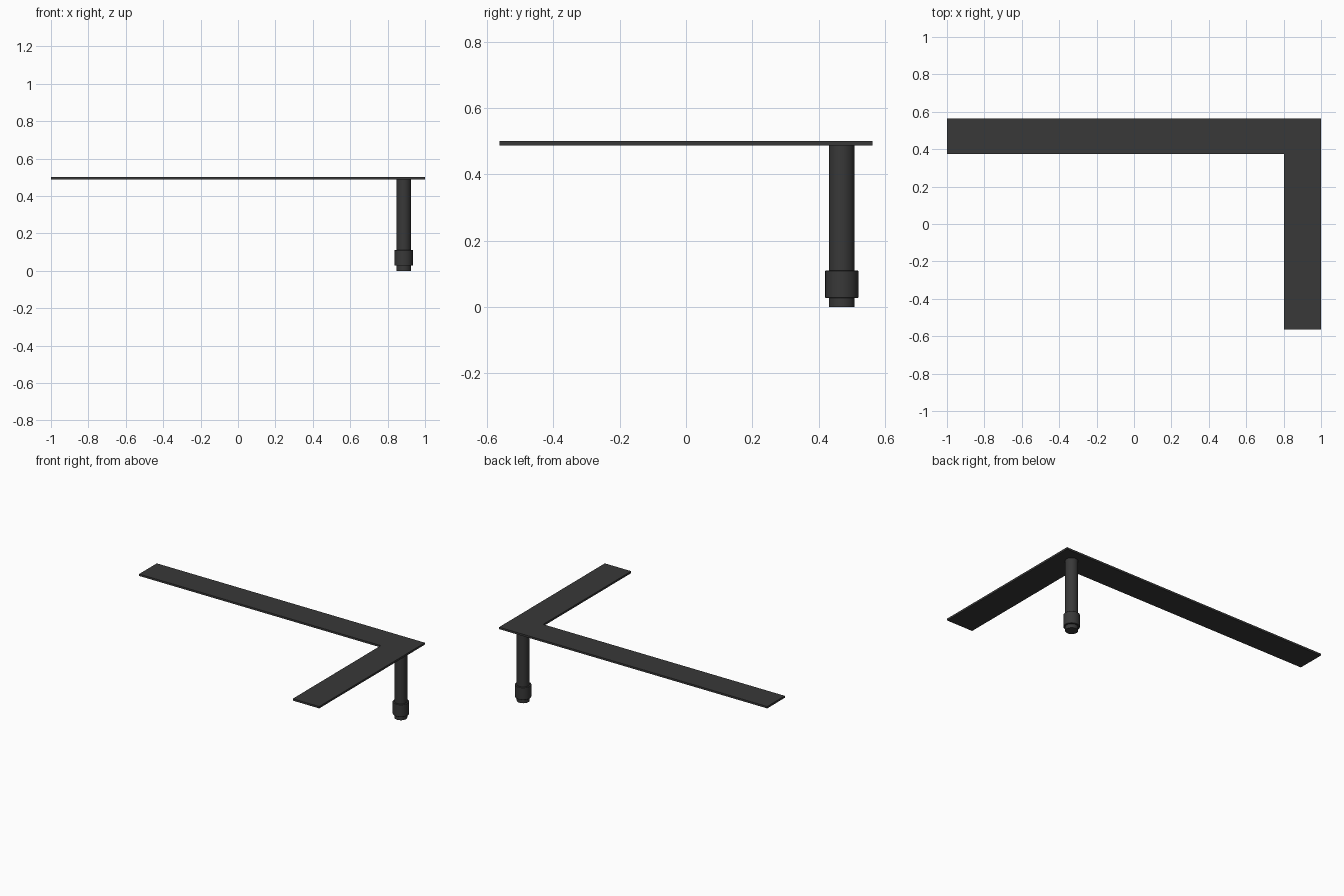
import bpy, bmesh

if "Cube" in bpy.data.objects:
    bpy.data.objects.remove(bpy.data.objects["Cube"])

LEG_X, LEG_Y = 0.886, 0.47
TOP, UNDER = 0.50, 0.487

dark = bpy.data.materials.new("dark_grey")
dark.diffuse_color = (0.04, 0.04, 0.04, 1)
dark.use_nodes = True
dark.node_tree.nodes["Principled BSDF"].inputs["Base Color"].default_value = dark.diffuse_color


def cylinder(name, radius, z0, z1, bevel=0.0):
    bpy.ops.mesh.primitive_cylinder_add(
        vertices=48, radius=radius, depth=z1 - z0,
        location=(LEG_X, LEG_Y, (z0 + z1) / 2))
    ob = bpy.context.object
    ob.name = name
    ob.data.materials.append(dark)
    if bevel:
        mod = ob.modifiers.new("edge", 'BEVEL')
        mod.width = bevel
        mod.segments = 2
    bpy.ops.object.shade_smooth_by_angle()
    return ob


# L-shaped worktop: outline extruded to its thickness
outline = [(-1, 0.375), (0.803, 0.375), (0.803, -0.563),
           (1, -0.563), (1, 0.563), (-1, 0.563)]
bm = bmesh.new()
face = bm.faces.new([bm.verts.new((x, y, UNDER)) for x, y in outline])
ext = bmesh.ops.extrude_face_region(bm, geom=[face])
bmesh.ops.translate(bm, vec=(0, 0, TOP - UNDER),
                    verts=[v for v in ext["geom"] if isinstance(v, bmesh.types.BMVert)])
bmesh.ops.recalc_face_normals(bm, faces=bm.faces)
mesh = bpy.data.meshes.new("worktop")
bm.to_mesh(mesh)
bm.free()
worktop = bpy.data.objects.new("worktop", mesh)
mesh.materials.append(dark)
bpy.context.collection.objects.link(worktop)

# Round corner leg with its adjusting collar and foot
cylinder("leg_post", 0.039, 0.108, UNDER)
cylinder("leg_collar", 0.05, 0.027, 0.11, 0.002)
cylinder("leg_foot", 0.039, 0.0, 0.027)
